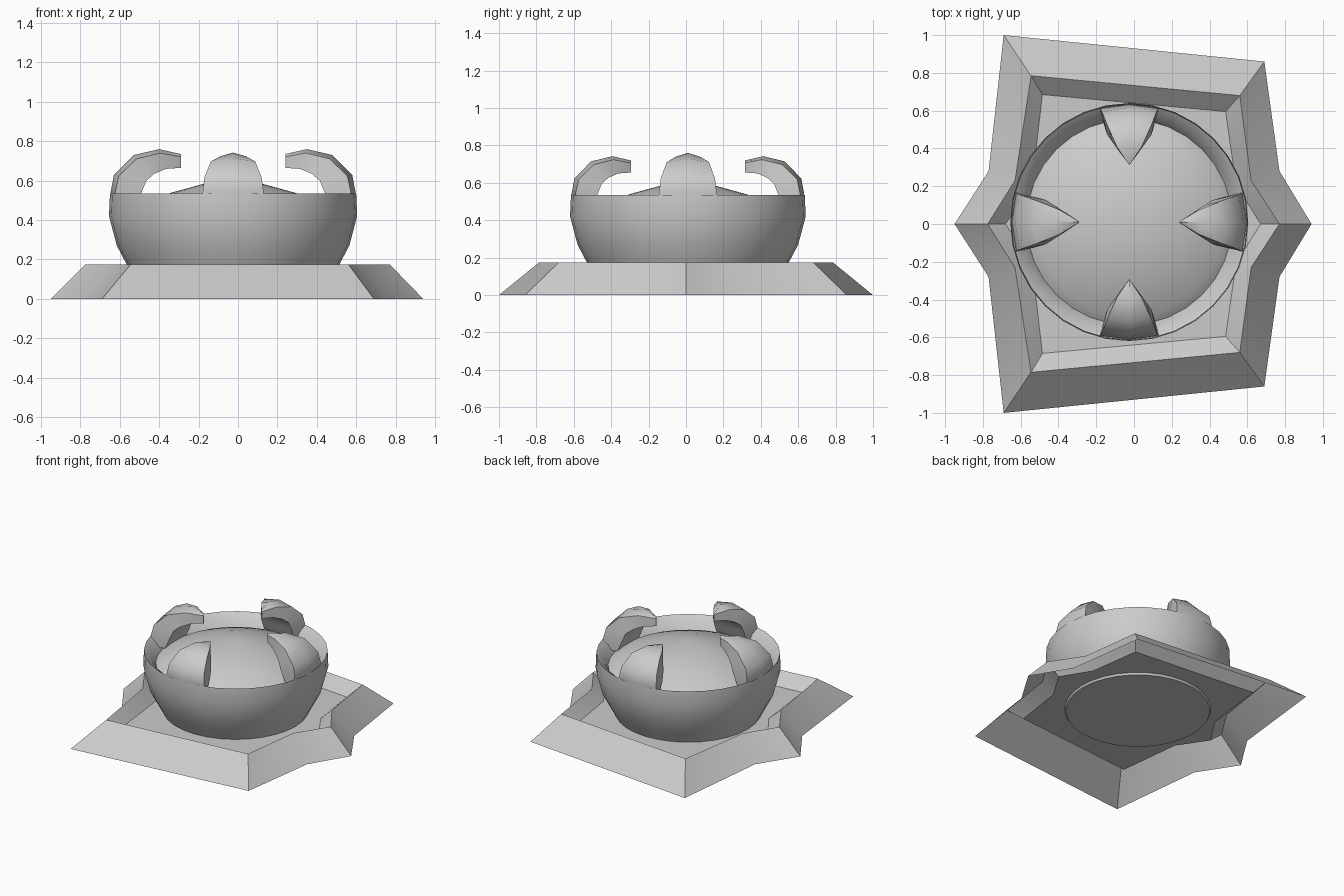
import bpy
import math
from mathutils import Vector

cube = bpy.data.objects.get("Cube")
if cube:
    bpy.data.objects.remove(cube, do_unlink=True)

stone = bpy.data.materials.new("grey_stone")
stone.use_nodes = True
GREY = (0.6, 0.6, 0.6, 1)
stone.diffuse_color = GREY
stone.node_tree.nodes["Principled BSDF"].inputs["Base Color"].default_value = GREY

CENTRE = Vector((-0.025, 0.01, 0))


def make_object(name, verts, faces, angle):
    mesh = bpy.data.meshes.new(name)
    mesh.from_pydata(verts, [], faces)
    mesh.update()
    mesh.materials.append(stone)
    obj = bpy.data.objects.new(name, mesh)
    bpy.context.collection.objects.link(obj)
    bpy.ops.object.select_all(action="DESELECT")
    obj.select_set(True)
    bpy.context.view_layer.objects.active = obj
    bpy.ops.object.shade_smooth_by_angle(angle=math.radians(angle))
    return obj


def bridge(start_a, start_b, n):
    """Quads joining two rings of n vertices."""
    return [(start_a + i, start_a + (i + 1) % n,
             start_b + (i + 1) % n, start_b + i) for i in range(n)]


def mirrored_outline(half, z):
    """Close a right-to-left outline of the back half by mirroring it in y."""
    front = [(x, -y) for x, y in reversed(half[1:-1])]
    return [(x, y, z) for x, y in half + front]


# Base: hollow sloped border with a raised ridge around a sunken floor
outer = [(0.94, 0), (0.77, 0.28), (0.69, 0.86), (-0.69, 1.0), (-0.77, 0.28), (-0.95, 0)]
ridge = [(0.77, 0), (0.62, 0.23), (0.56, 0.68), (-0.545, 0.785), (-0.63, 0.23), (-0.775, 0)]
floor = [(0.67, 0), (0.54, 0.21), (0.485, 0.595), (-0.485, 0.685), (-0.54, 0.21), (-0.68, 0)]
verts = (mirrored_outline(outer, 0) + mirrored_outline(ridge, 0.175)
         + mirrored_outline(floor, 0.095))
n = len(verts) // 3
faces = bridge(0, n, n) + bridge(n, 2 * n, n) + [tuple(range(2 * n, 3 * n))]
make_object("base", verts, faces, 36)

# Bowl: turned profile, from the underside over the rim to the raised middle
profile = [(0.49, 0.08), (0.54, 0.175), (0.59, 0.27), (0.63, 0.42), (0.625, 0.535),
           (0.58, 0.50), (0.545, 0.44), (0.50, 0.475), (0.31, 0.54)]
SIDES = 32
verts = []
for r, z in profile:
    for i in range(SIDES):
        a = 2 * math.pi * i / SIDES
        verts.append(CENTRE + Vector((r * math.cos(a), r * math.sin(a), z)))
faces = [tuple(reversed(range(SIDES)))]
for k in range(len(profile) - 1):
    faces += bridge(k * SIDES, (k + 1) * SIDES, SIDES)
last = (len(profile) - 1) * SIDES
verts.append(CENTRE + Vector((0, 0, 0.625)))
faces += [(last + i, last + (i + 1) % SIDES, len(verts) - 1) for i in range(SIDES)]
make_object("bowl", verts, faces, 35)

# Claws: (outer radius, outer z, inner radius, inner z, half width)
sections = [(0.60, 0.46, 0.50, 0.46, 0.155), (0.622, 0.54, 0.465, 0.54, 0.155),
            (0.605, 0.63, 0.44, 0.60, 0.145), (0.505, 0.73, 0.40, 0.635, 0.113),
            (0.375, 0.76, 0.34, 0.66, 0.065), (0.265, 0.735, 0.265, 0.665, 0.003)]


def claw(name, turn, tip, height):
    """Curved hook, pointing at the middle of the bowl."""
    ca, sa = math.cos(turn), math.sin(turn)
    stretch = (0.622 - tip) / (0.622 - 0.265)
    verts = []
    for ro, zo, ri, zi, w in sections:
        rs, zs = ro + (ri - ro) * 0.15, zo + (zi - zo) * 0.2
        ring = [(ro, 0, zo), (rs, w, zs), (ri, w * 0.8, zi),
                (ri, -w * 0.8, zi), (rs, -w, zs)]
        for r, t, z in ring:
            r = 0.622 - (0.622 - r) * stretch
            z = 0.54 + (z - 0.54) * height
            verts.append(CENTRE + Vector((r * ca - t * sa, r * sa + t * ca, z)))
    m = len(ring)
    faces = [tuple(reversed(range(m)))]
    for k in range(len(sections) - 1):
        faces += bridge(k * m, (k + 1) * m, m)
    faces.append(tuple(range(len(verts) - m, len(verts))))
    make_object(name, verts, faces, 45)


for i, side in enumerate(("left", "back", "right", "front")):
    tip, height = ((0.265, 1), (0.305, 0.92))[i % 2]
    claw(side + "_claw", i * math.pi / 2, tip, height)
